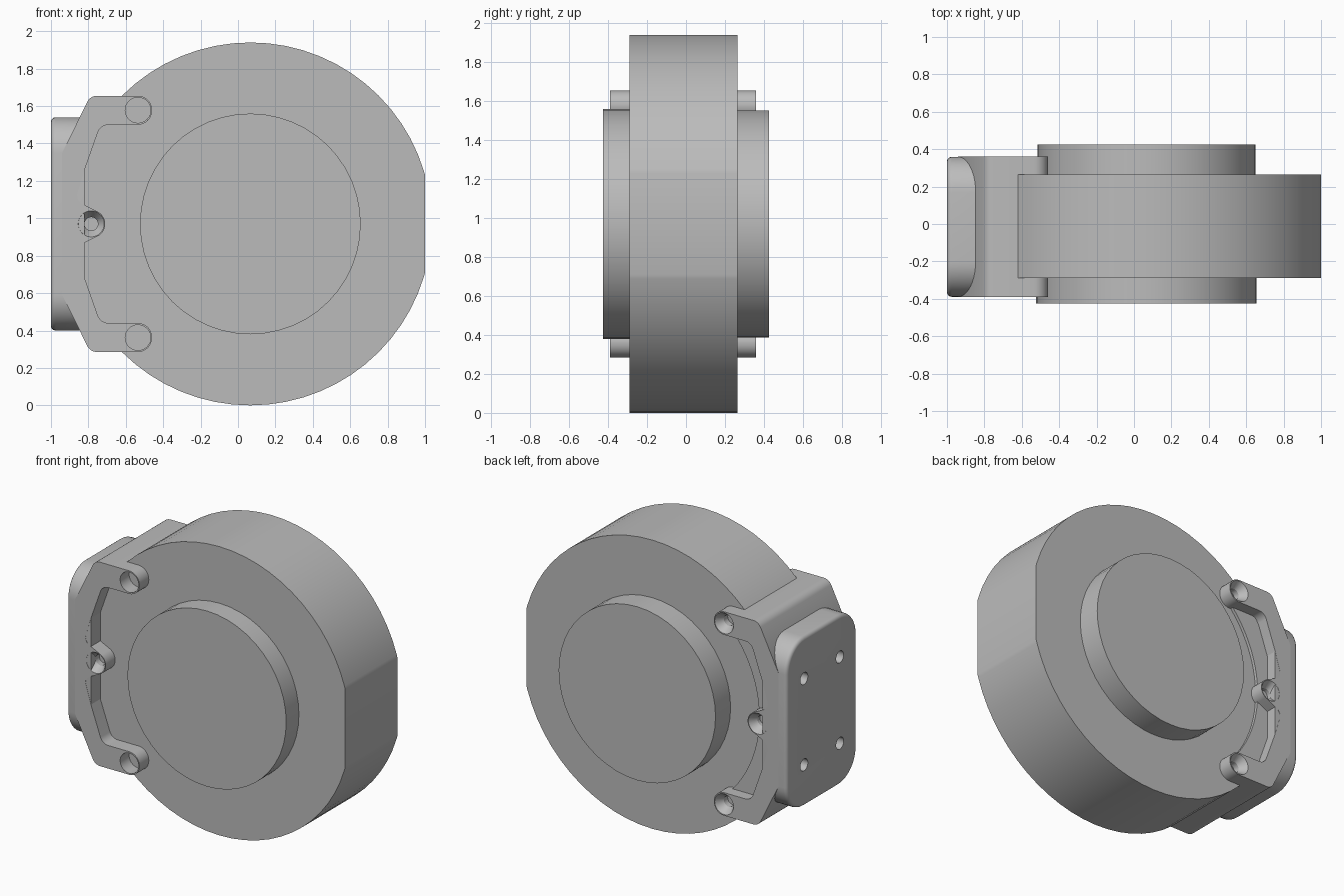
import bpy, bmesh, math
from mathutils import Vector

if "Cube" in bpy.data.objects:
    bpy.data.objects.remove(bpy.data.objects["Cube"], do_unlink=True)

CX, CZ = 0.066, 0.97          # axis of the drum

grey = bpy.data.materials.new("plain grey")
grey.use_nodes = True
grey.diffuse_color = (0.5, 0.5, 0.5, 1)
grey.node_tree.nodes["Principled BSDF"].inputs["Base Color"].default_value = (0.5, 0.5, 0.5, 1)


def place(axis, u, v, d):
    """Outline point (u, v) at depth d along the axis."""
    return (u, d, v) if axis == "y" else (d, u, v)


def loft(name, axis, rings):
    """Solid through rings of equal length, each given as (outline, depth)."""
    bm = bmesh.new()
    loops = [[bm.verts.new(place(axis, u, v, d)) for u, v in pts] for pts, d in rings]
    for a, b in zip(loops, loops[1:]):
        for i in range(len(a)):
            j = (i + 1) % len(a)
            bm.faces.new((a[i], a[j], b[j], b[i]))
    bm.faces.new(loops[0])
    bm.faces.new(loops[-1])
    bmesh.ops.recalc_face_normals(bm, faces=bm.faces)
    mesh = bpy.data.meshes.new(name)
    bm.to_mesh(mesh)
    bm.free()
    ob = bpy.data.objects.new(name, mesh)
    bpy.context.collection.objects.link(ob)
    mesh.materials.append(grey)
    return ob


def circle(u, v, r, n=32, start=0, end=360):
    full = end - start == 360
    steps = n if full else n + 1
    angles = [math.radians(start + (end - start) * i / n) for i in range(steps)]
    return [(u + r * math.cos(a), v + r * math.sin(a)) for a in angles]


def fillet(prev, corner, nxt, r, n=8):
    """Arc that rounds one corner of an outline."""
    p = Vector(corner)
    a, b = (Vector(prev) - p).normalized(), (Vector(nxt) - p).normalized()
    half = a.angle(b) / 2
    c = p + (a + b).normalized() * r / math.sin(half)
    t = r / math.tan(half)
    s, e = p + a * t - c, p + b * t - c
    sweep = s.angle(e)
    return [tuple(c + (s * math.sin((1 - k / n) * sweep) + e * math.sin(k / n * sweep))
                  / math.sin(sweep)) for k in range(n + 1)]


def activate(ob):
    bpy.ops.object.select_all(action="DESELECT")
    ob.select_set(True)
    bpy.context.view_layer.objects.active = ob


def cut(ob, axis, u, v, r1, r2, d1, d2):
    """Cut a round or conical hole from depth d1 to d2."""
    tool = loft("cutter", axis, [(circle(u, v, r1), d1), (circle(u, v, r2), d2)])
    tool.hide_render = True
    mod = ob.modifiers.new("hole", "BOOLEAN")
    mod.operation, mod.solver, mod.object = "DIFFERENCE", "EXACT", tool
    activate(ob)
    bpy.ops.object.modifier_apply(modifier=mod.name)
    bpy.data.objects.remove(tool, do_unlink=True)


def smooth(ob):
    activate(ob)
    bpy.ops.object.shade_smooth_by_angle(angle=math.radians(30))


# Drum with one flat side
rim = [(min(x, 1.0), z) for x, z in circle(CX, CZ, 0.97, 64)
       if abs(z - CZ) > 0.27 or x < 0]
flat = [(1.0, CZ + s * 0.26) for s in (-1, 1)]
rim.sort(key=lambda p: math.atan2(p[1] - CZ, p[0] - CX) % math.tau)
drum = loft("drum", "y", [(flat[1:] + rim + flat[:1], d) for d in (-0.29, 0.265)])
smooth(drum)

# Hubs on both faces
for name, r, a, b in (("front_hub", 0.59, -0.425, -0.2), ("back_hub", 0.583, 0.2, 0.425)):
    smooth(loft(name, "y", [(circle(CX, CZ, r, 48), d) for d in (a, b)]))

# Side bracket: upper half outline, mirrored for the lower half
FRONT, BACK = -0.39, 0.36
BOSS, ARM_X, ARM_Z = -0.785, -0.535, 0.608
boss = circle(BOSS, 0, 0.075, 6, 0, 58)
corners = [(-0.87, 0.125, 0.05), (-0.82, 0.29, 0.15), (-0.735, 0.53, 0.06),
           (-0.46, 0.53, 0.075), (-0.46, 0.685, 0.075), (-0.79, 0.685, 0.06)]
path = [boss[-1]] + [c[:2] for c in corners] + [(-0.94, 0.38)]
upper = list(boss)
for i, c in enumerate(corners):
    upper += fillet(path[i], path[i + 1], path[i + 2], c[2])
upper.append(path[-1])
outline = upper + [(x, -z) for x, z in reversed(upper[1:])]
outline = [(x, z + CZ) for x, z in outline]
bracket = loft("side_bracket", "y", [(outline, FRONT), (outline, BACK)])

# Screw seats: plain at the front of the arms, countersunk elsewhere
for z in (CZ - ARM_Z, CZ + ARM_Z):
    cut(bracket, "y", ARM_X, z, 0.068, 0.068, FRONT - 0.01, FRONT + 0.095)
    cut(bracket, "y", ARM_X, z, 0.073, 0.036, BACK + 0.005, BACK - 0.05)
    cut(bracket, "y", ARM_X, z, 0.036, 0.036, BACK + 0.01, BACK - 0.09)
for face, s in ((FRONT, 1), (BACK, -1)):
    cut(bracket, "y", BOSS, CZ, 0.073, 0.036, face - s * 0.005, face + s * 0.05)
    cut(bracket, "y", BOSS, CZ, 0.036, 0.036, face - s * 0.01, face + s * 0.09)
smooth(bracket)

# Low curved ledge inside the back of the bracket
ledge = circle(CX, CZ, 0.81, 20, 139, 221) + circle(CX, CZ, 0.95, 20, 221, 139)
smooth(loft("back_ledge", "y", [(ledge, 0.2), (ledge, 0.285)]))


# Rounded mounting plate with a softened outer edge
def plate_outline(inset):
    y0, y1 = FRONT + 0.001 + inset, BACK - 0.001 - inset
    h = 0.57 - inset
    box = [(y0, CZ - h), (y1, CZ - h), (y1, CZ + h), (y0, CZ + h)]
    pts = []
    for i in range(4):
        pts += fillet(box[i - 1], box[i], box[(i + 1) % 4], 0.19 - inset, 10)
    return pts


edge = [(plate_outline(0), -0.82)]
for k in range(5):
    a = math.radians(k * 22.5)
    edge.append((plate_outline(0.025 * (1 - math.cos(a))), -0.975 - 0.025 * math.sin(a)))
plate = loft("mounting_plate", "x", edge)
for y in (-0.205, 0.175):
    for z in (CZ - 0.29, CZ + 0.29):
        cut(plate, "x", y, z, 0.04, 0.04, -1.02, -0.93)
smooth(plate)
